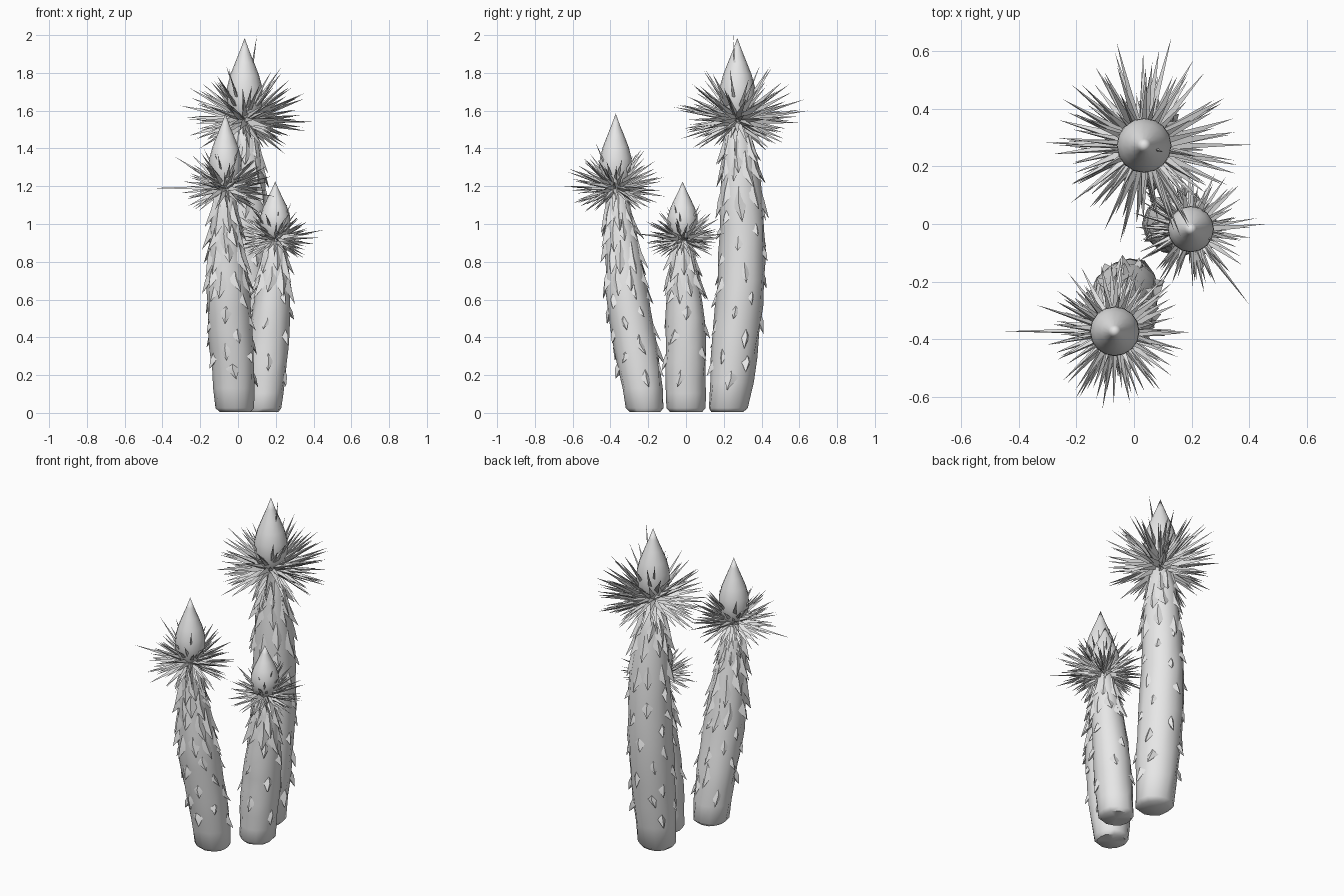
import bpy, bmesh, math, random
from mathutils import Vector

if "Cube" in bpy.data.objects:
    bpy.data.objects.remove(bpy.data.objects["Cube"])

random.seed(7)
grey = bpy.data.materials.new("plain_grey")
grey.diffuse_color = (0.8, 0.8, 0.8, 1)
grey.use_nodes = True
grey.node_tree.nodes["Principled BSDF"].inputs["Base Color"].default_value = grey.diffuse_color


def finish(bm, name, angle):
    bmesh.ops.recalc_face_normals(bm, faces=bm.faces)
    me = bpy.data.meshes.new(name)
    bm.to_mesh(me)
    bm.free()
    ob = bpy.data.objects.new(name, me)
    me.materials.append(grey)
    bpy.context.collection.objects.link(ob)
    bpy.context.view_layer.objects.active = ob
    ob.select_set(True)
    bpy.ops.object.shade_smooth_by_angle(angle=math.radians(angle))
    ob.select_set(False)


def loft(name, rings, sides, bump, angle):
    """Skin circular rings (x, y, z, radius); radius 0 closes to a point."""
    bm = bmesh.new()
    loops = []
    for x, y, z, r in rings:
        if r == 0:
            loops.append([bm.verts.new((x, y, z))] * sides)
            continue
        loop = []
        for i in range(sides):
            a = 2 * math.pi * i / sides
            q = r * (1 + random.uniform(-bump, bump))
            loop.append(bm.verts.new((x + q * math.cos(a), y + q * math.sin(a), z)))
        loops.append(loop)
    for lo, hi in zip(loops, loops[1:]):
        for i in range(sides):
            j = (i + 1) % sides
            vs = list(dict.fromkeys((lo[i], lo[j], hi[j], hi[i])))
            bm.faces.new(vs)
    finish(bm, name, angle)


def axis_at(path, z):
    """Interpolated centre and radius of a trunk at height z."""
    for a, b in zip(path, path[1:]):
        if z <= b[2]:
            t = max(0, (z - a[2]) / (b[2] - a[2]))
            return [p + (q - p) * t for p, q in zip(a, b)]
    return path[-1]


def spike(bm, base, tip, width):
    """Slender three-sided thorn."""
    d = (tip - base).normalized()
    u = d.orthogonal().normalized()
    v = d.cross(u)
    ring = []
    for k in range(3):
        a = 2 * math.pi * k / 3
        ring.append(bm.verts.new(base + (tip - base) * 0.12 + width * (u * math.cos(a) + v * math.sin(a))))
    root, end = bm.verts.new(base), bm.verts.new(tip)
    for k in range(3):
        bm.faces.new((ring[k], ring[(k + 1) % 3], end))
        bm.faces.new((ring[(k + 1) % 3], ring[k], root))


def scale_leaf(bm, path, z, az, length, width, flare):
    """Pointed leaf base hugging the trunk with its tip hanging down and outward."""
    x, y, _, r = axis_at(path, z)
    x2, y2, _, r2 = axis_at(path, z - length)

    def pt(cx, cy, rad, a, h):
        return bm.verts.new((cx + rad * math.cos(a), cy + rad * math.sin(a), h))
    da = width / r / 2
    top = pt(x, y, r * 0.9, az, z + length * 0.35)
    left = pt(x, y, r * 0.93, az - da, z - length * 0.3)
    right = pt(x, y, r * 0.93, az + da, z - length * 0.3)
    ridge = pt(x, y, r + flare * 0.5, az, z - length * 0.3)
    tip = pt(x2, y2, r2 + flare, az + random.uniform(-.15, .15), z - length)
    inner = pt(x2, y2, r2 * 0.95, az, z - length * 0.6)
    for f in ((top, left, ridge), (top, ridge, right), (left, tip, ridge),
              (ridge, tip, right), (left, inner, tip), (inner, right, tip)):
        bm.faces.new(f)


def plant(tag, path, head, bud_r, bud_top, reach, n_spikes, tiers, n_scales, extra):
    # trunk with a rounded foot
    foot = path[0]
    rings = [(foot[0], foot[1], 0.004, 0),
             (foot[0], foot[1], 0.004, foot[3] * 0.82)]
    zs = [0.025 + (path[-1][2] - 0.025) * i / 11 for i in range(12)]
    for z in zs:
        x, y, _, r = axis_at(path, z)
        rings.append((x, y, z, r))
    rings.append((head[0], head[1], head[2] + 0.04, 0))
    loft(tag + "_trunk", rings, 12, 0.05, 50)

    # pointed bud
    hx, hy, hz = head
    prof = ((-.08, .3), (.1, .88), (.27, 1), (.4, .98), (.55, .8), (.7, .53), (.85, .25), (1, 0))
    span = bud_top - hz
    loft(tag + "_bud", [(hx, hy, hz - 0.1 * span, 0)] +
         [(hx, hy, hz + t * span, bud_r * k) for t, k in prof], 16, 0, 60)

    # crown of thorns
    bm = bmesh.new()
    c = Vector(head)
    for i in range(n_spikes):
        az = i * 2.39996 + random.uniform(-.15, .15)
        s = -0.62 + 1.47 * ((i + 0.5) / n_spikes) + random.uniform(-.06, .06)
        el = math.asin(s)
        d = Vector((math.cos(az) * math.cos(el), math.sin(az) * math.cos(el), s))
        ln = reach * random.uniform(0.72, 1.0) * (1 if s > -.3 else 0.85)
        spike(bm, c + d * 0.03, c + d * ln, reach * random.uniform(.04, .065))
    for t in extra:
        spike(bm, c, Vector(t), reach * 0.05)
    finish(bm, tag + "_thorns", 40)

    # hanging leaf tiers under the crown, then scattered scales down the trunk
    bm = bmesh.new()
    for k, z in enumerate(tiers):
        for i in range(9):
            az = 2 * math.pi * (i + 0.5 * (k % 2)) / 9 + random.uniform(-.15, .15)
            scale_leaf(bm, path, z + random.uniform(-.03, .03), az,
                       random.uniform(.1, .15), 0.095, random.uniform(.015, .035))
    low, high = 0.2, tiers[-1] - 0.05
    for i in range(n_scales):
        z = low + (high - low) * (i + 0.5) / n_scales
        scale_leaf(bm, path, z, i * 2.39996 + random.uniform(-.3, .3),
                   random.uniform(.06, .1), random.uniform(.05, .08), random.uniform(.012, .028))
    finish(bm, tag + "_leaf_scales", 40)


# path: centre x, centre y, height, radius
plant("tall",
      [(.04, .22, 0, .105), (.04, .25, .25, .122), (.04, .285, .6, .127), (.04, .30, .9, .122),
       (.04, .29, 1.2, .11), (.035, .28, 1.4, .085), (.03, .27, 1.52, .06)],
      (.035, .272, 1.55), .095, 1.985, .35, 125, (1.44, 1.35, 1.18), 34,
      [(.13, .648, 1.6), (.1, .25, 1.999), (-.05, -.07, 1.62), (-.06, .63, 1.66), (.41, .275, 1.54)])

plant("front",
      [(-.015, -.215, 0, .1), (-.03, -.255, .3, .118), (-.05, -.31, .6, .115),
       (-.065, -.34, .9, .09), (-.068, -.36, 1.08, .066), (-.068, -.37, 1.18, .05)],
      (-.067, -.372, 1.19), .086, 1.585, .275, 110, (1.1, 1.0, .89, .75), 22,
      [(-.455, -.372, 1.19), (-.11, -.645, 1.2), (-.34, -.28, 1.36)])

plant("short",
      [(.13, 0, 0, .1), (.155, 0, .3, .11), (.18, -.005, .55, .1),
       (.19, -.015, .75, .08), (.195, -.018, .9, .05)],
      (.197, -.018, .92), .08, 1.225, .235, 95, (.84, .75), 12,
      [(.46, 0, .97), (.4, -.28, .95), (.19, .21, .95)])
